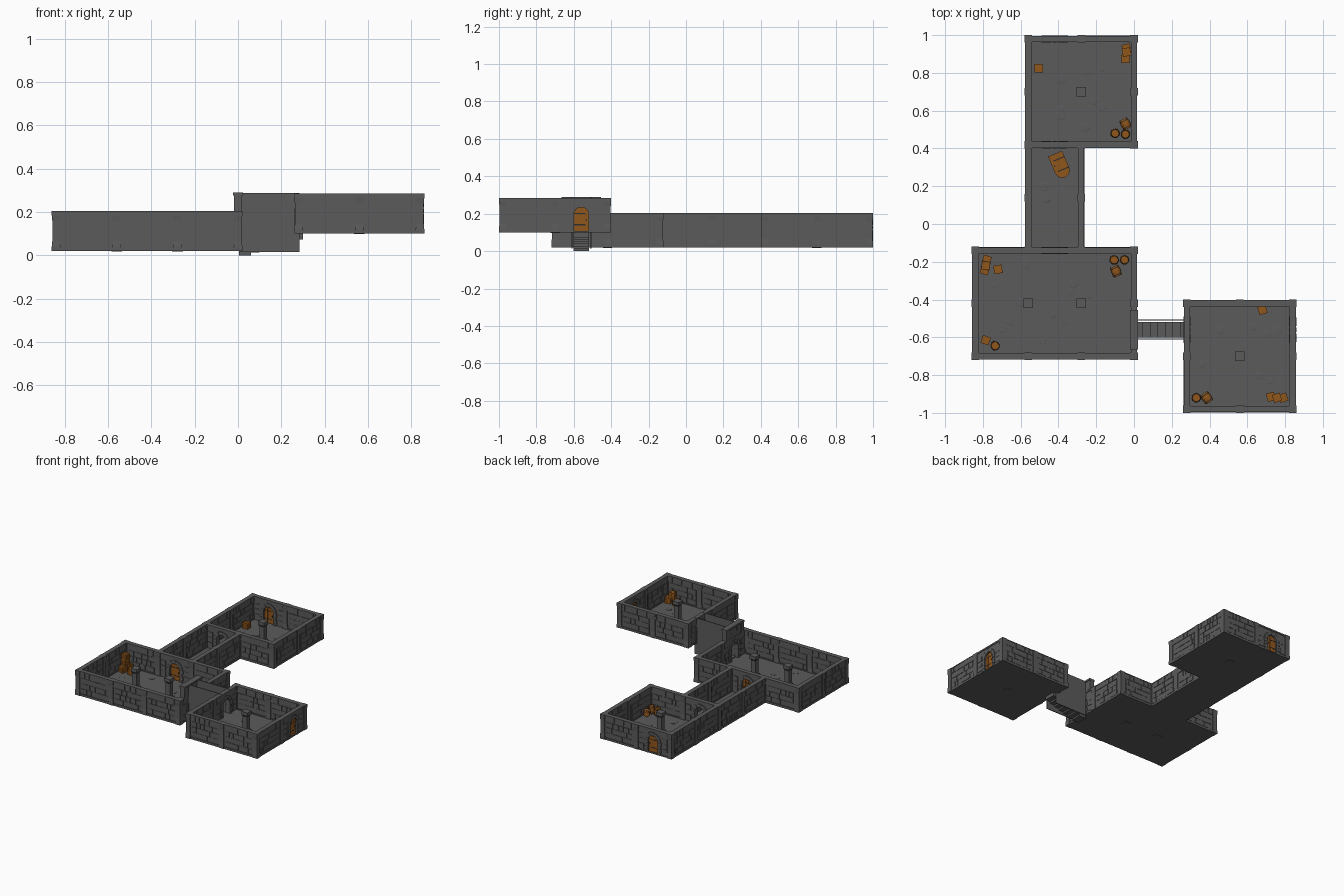
import bpy, bmesh, math, random
from mathutils import Matrix, Vector

random.seed(4)
if "Cube" in bpy.data.objects:
    bpy.data.objects.remove(bpy.data.objects["Cube"])

U = 0.28        # wall module length
H = 0.185       # wall height
LOW, HIGH = 0.02, 0.10   # base levels
SLAB = 0.008    # floor thickness
DOOR_W, DOOR_S = 0.04, 0.095   # half width and springing height of openings


def material(name, rgb):
    m = bpy.data.materials.new(name)
    m.use_nodes = True
    m.diffuse_color = (*rgb, 1)
    bsdf = m.node_tree.nodes["Principled BSDF"]
    bsdf.inputs["Base Color"].default_value = (*rgb, 1)
    bsdf.inputs["Roughness"].default_value = 0.9
    return m


STONE = material("grey stone", (0.105, 0.105, 0.105))
WOOD = material("orange wood", (0.28, 0.095, 0.012))
IRON = material("dark iron", (0.03, 0.028, 0.026))
parts = {}


def part(name, mat):
    if name not in parts:
        parts[name] = (bmesh.new(), mat)
    return parts[name][0]


def box(bm, M, lo, hi):
    lo, hi = Vector(lo), Vector(hi)
    S = Matrix.Diagonal((*(hi - lo), 1))
    bmesh.ops.create_cube(bm, size=1, matrix=M @ Matrix.Translation((lo + hi) / 2) @ S)


def prism(bm, M, pts, y0, y1):
    """Extrude an x-z outline from y0 to y1."""
    a = [bm.verts.new(M @ Vector((x, y0, z))) for x, z in pts]
    b = [bm.verts.new(M @ Vector((x, y1, z))) for x, z in pts]
    bm.faces.new(a)
    bm.faces.new(b[::-1])
    for i in range(len(pts)):
        j = (i + 1) % len(pts)
        bm.faces.new((a[j], a[i], b[i], b[j]))


def loft(bm, M, rings, n, phase=0.0):
    """Stack n-sided rings given as (radius, height)."""
    loops = [[bm.verts.new(M @ Vector((r * math.cos(phase + math.tau * k / n),
                                       r * math.sin(phase + math.tau * k / n), z)))
              for k in range(n)] for r, z in rings]
    bm.faces.new(loops[0][::-1])
    bm.faces.new(loops[-1])
    for a, b in zip(loops, loops[1:]):
        for k in range(n):
            bm.faces.new((a[k], a[(k + 1) % n], b[(k + 1) % n], b[k]))


def place(x, y, z, turn=0.0):
    return Matrix.Translation((x, y, z)) @ Matrix.Rotation(turn, 4, 'Z')


def arc(r, n=10):
    return [(-r * math.cos(math.pi * i / n), DOOR_S + r * math.sin(math.pi * i / n))
            for i in range(n + 1)]


def bricks(bm, M, x0, x1, z0, z1, rows):
    """Uneven courses of proud blocks on both faces of a wall."""
    step = (z1 - z0) / rows
    for side in (-1, 1):
        for r in range(rows):
            x = x0
            while x < x1 - 0.005:
                e = min(x + random.uniform(0.026, 0.05), x1)
                if x1 - e < 0.015:
                    e = x1
                d = side * random.uniform(0.0135, 0.0165)
                box(bm, M, (x + 0.001, min(0, d), z0 + r * step + 0.001),
                    (e - 0.001, max(0, d), z0 + (r + 1) * step - 0.001))
                x = e


def leaf(M):
    """Arched plank door with iron straps."""
    r = DOOR_W
    prism(part("door_leaf", WOOD), M, [(-r, 0)] + arc(r) + [(r, 0)], -0.005, 0.005)
    for k in (-1, 0, 1):
        x = k * r * 0.62
        box(part("door_planks", WOOD), M, (x - 0.011, -0.007, 0), (x + 0.011, 0.007, 0.116))
    for z in (0.03, 0.09):
        box(part("door_straps", IRON), M, (-r, -0.008, z), (r * 0.6, 0.008, z + 0.006))
    box(part("door_handle", IRON), M, (0.024, -0.012, 0.055), (0.03, 0.012, 0.065))


def wall(M, kind):
    """One wall module centred on its own origin."""
    bm, h = part("walls", STONE), U / 2
    if kind == "plain":
        box(bm, M, (-h, -0.012, 0), (h, 0.012, H))
        bricks(part("wall_bricks", STONE), M, -h + 0.03, h - 0.03, 0.018, 0.135, 3)
        bricks(part("wall_coping", STONE), M, -h + 0.015, h - 0.015, 0.14, H - 0.002, 1)
        box(part("wall_plinth", STONE), M, (-h, -0.017, 0), (h, 0.017, 0.016))
        box(part("wall_cap", STONE), M, (-h, -0.0165, H - 0.006), (h, 0.0165, H))
        return
    # Arched opening with jamb blocks and voussoirs
    w = DOOR_W
    prism(bm, M, [(-h, 0), (-w, 0)] + arc(w) + [(w, 0), (h, 0), (h, H), (-h, H)], -0.012, 0.012)
    inner, outer = arc(w, 9), arc(w + 0.026, 9)
    surround = part("door_surround", STONE)
    for i in range(9):
        d = 0.019 if i % 2 == 0 else 0.0175
        prism(surround, M, [inner[i], outer[i], outer[i + 1], inner[i + 1]], -d, d)
    for s in (-1, 1):
        for k in range(4):
            a, b = sorted((s * w, s * (w + (0.03 if k % 2 else 0.024))))
            z = k * DOOR_S / 4
            box(surround, M, (a, -0.0185, z), (b, 0.0185, z + DOOR_S / 4 - 0.001))
        a, b = sorted((s * 0.075, s * (h - 0.02)))
        bricks(part("wall_bricks", STONE), M, a, b, 0.018, 0.135, 3)
    box(part("wall_cap", STONE), M, (-h, -0.0165, H - 0.012), (h, 0.0165, H))
    if kind == "door":
        leaf(M @ Matrix.Translation((0, 0, SLAB)))


# Rooms as module grids: origin, module counts, base level
rooms = [(-3, -2.5, 3, 2, LOW), (-2, 1.5, 2, 2, LOW), (-2, -0.5, 1, 2, LOW), (1, -3.5, 2, 2, HIGH)]
special = {(-1.5, 3.5): "door", (-1.5, 1.5): "open", (-1.5, -0.5): "door",
           (0, -2): "open", (1, -2): "open", (3, -2): "door"}
posts, modules = set(), set()
for gx, gy, nx, ny, z in rooms:
    box(part("floors", STONE), Matrix(), (gx * U - 0.016, gy * U - 0.016, z),
        ((gx + nx) * U + 0.016, (gy + ny) * U + 0.016, z + SLAB))
    for i in range(nx):
        modules |= {(gx + i + 0.5, gy, 0, z), (gx + i + 0.5, gy + ny, 0, z)}
    for j in range(ny):
        modules |= {(gx, gy + j + 0.5, 1, z), (gx + nx, gy + j + 0.5, 1, z)}

for mx, my, turned, z in sorted(modules):
    wall(place(mx * U, my * U, z, turned * math.pi / 2), special.get((mx, my), "plain"))
    for s in (-0.5, 0.5):
        posts.add((mx + s * (1 - turned), my + s * turned, z))

# Flared wall posts and free-standing pillars
R2 = math.sqrt(2)
for px, py, z in sorted(posts):
    loft(part("wall_posts", STONE), place(px * U, py * U, z),
         [(0.02 * R2, 0), (0.02 * R2, 0.02), (0.0175 * R2, 0.045), (0.0175 * R2, 0.14),
          (0.02 * R2, 0.165), (0.02 * R2, H)], 4, math.pi / 4)
for px, py, z in ((-2, -1.5, LOW), (-1, -1.5, LOW), (-1, 2.5, LOW), (2, -2.5, HIGH)):
    loft(part("room_pillars", STONE), place(px * U, py * U, z - 0.002),
         [(0.025 * R2, 0), (0.025 * R2, 0.03), (0.018 * R2, 0.038), (0.018 * R2, 0.135),
          (0.025 * R2, 0.145), (0.025 * R2, 0.17)], 4, math.pi / 4)

# Raised gable above the stair opening
gate = place(0, -2 * U, LOW, math.pi / 2)
gable = part("stair_gable", STONE)
box(gable, gate, (-0.1, -0.015, H), (0.1, 0.015, 0.262))
box(gable, gate, (-0.105, -0.022, 0.256), (0.105, 0.022, 0.27))
for s in (-1, 1):
    box(gable, gate, (s * 0.09 - 0.014, -0.019, H), (s * 0.09 + 0.014, 0.019, 0.256))
bricks(gable, gate, -0.07, 0.07, H, 0.25, 2)

# Staircase between plain side walls
STEPS = 7
for i in range(STEPS):
    x, z = 0.005 + i * U / STEPS, 0.034 + i * (HIGH + SLAB - 0.034) / (STEPS - 1)
    box(part("stair_steps", STONE), Matrix(), (x, -0.602, z - 0.034), (x + 0.055, -0.518, z))
for y in (-0.612, -0.512):
    box(part("stair_walls", STONE), Matrix(), (0.012, y, 0.015), (0.284, y + 0.006, 0.288))

# Loose flagstones
for gx, gy, nx, ny, z in rooms:
    for _ in range(nx * ny * 2):
        M = place((gx + random.uniform(0.25, nx - 0.25)) * U,
                  (gy + random.uniform(0.25, ny - 0.25)) * U, z + SLAB, random.uniform(0, 3))
        r = random.uniform(0.016, 0.026)
        loft(part("flagstones", STONE), M, [(r, -0.002), (r, 0.002), (r * 0.85, 0.003)], 6)


def floor_at(x):
    return (HIGH if x > 0.2 else LOW) + SLAB


def crate(x, y, level):
    s = 0.022
    M = place(x, y, floor_at(x) + level * 2 * s, random.uniform(-0.35, 0.35))
    bm = part("crates", WOOD)
    box(bm, M, (-s + 0.003, -s + 0.003, 0.002), (s - 0.003, s - 0.003, 2 * s - 0.003))
    for k in (-1, 0, 1):
        c = k * 0.0148
        box(bm, M, (-s, c - 0.0065, 2 * s - 0.004), (s, c + 0.0065, 2 * s))
        for a in (-s, s - 0.003):
            box(bm, M, (a, -s, 0.022 + c - 0.006), (a + 0.003, s, 0.022 + c + 0.006))
            box(bm, M, (-s, a, 0.022 + c - 0.006), (s, a + 0.003, 0.022 + c + 0.006))


def barrel(x, y, tipped):
    M = place(x, y, floor_at(x), random.uniform(0, 3))
    if tipped:
        M = place(x, y, floor_at(x) + 0.025, tipped) @ Matrix.Rotation(math.pi / 2, 4, 'X') \
            @ Matrix.Translation((0, 0, -0.028))
    loft(part("barrels", WOOD), M, [(0.02, 0), (0.0235, 0.014), (0.025, 0.028), (0.0235, 0.042),
                                    (0.02, 0.056), (0.017, 0.056), (0.017, 0.053)], 12)
    for z, r in ((0.008, 0.0232), (0.044, 0.0242)):
        loft(part("barrel_hoops", IRON), M, [(r, z), (r, z + 0.005)], 12)


for c in ((-0.505, 0.825, 0), (-0.04, 0.93, 0), (-0.045, 0.875, 0), (-0.04, 0.91, 1),
          (-0.78, -0.19, 0), (-0.79, -0.245, 0), (-0.72, -0.24, 0), (-0.785, -0.22, 1),
          (-0.785, -0.22, 2), (-0.785, -0.615, 0), (0.68, -0.455, 0), (0.725, -0.915, 0),
          (0.79, -0.92, 0), (0.757, -0.92, 1)):
    crate(*c)
for b in ((-0.1, 0.48, 0), (-0.045, 0.475, 0), (-0.045, 0.53, 0.5), (-0.105, -0.19, 0),
          (-0.05, -0.19, 0), (-0.095, -0.25, 0.4), (-0.735, -0.645, 0), (0.33, -0.92, 0),
          (0.385, -0.92, 0.6)):
    barrel(*b)

# Fallen door lying in the corridor
leaf(place(-0.418, 0.372, LOW + SLAB + 0.009, math.radians(203)) @ Matrix.Rotation(-math.pi / 2, 4, 'X'))

for name, (bm, mat) in parts.items():
    bmesh.ops.recalc_face_normals(bm, faces=bm.faces)
    mesh = bpy.data.meshes.new(name)
    bm.to_mesh(mesh)
    bm.free()
    mesh.materials.append(mat)
    bpy.context.collection.objects.link(bpy.data.objects.new(name, mesh))
